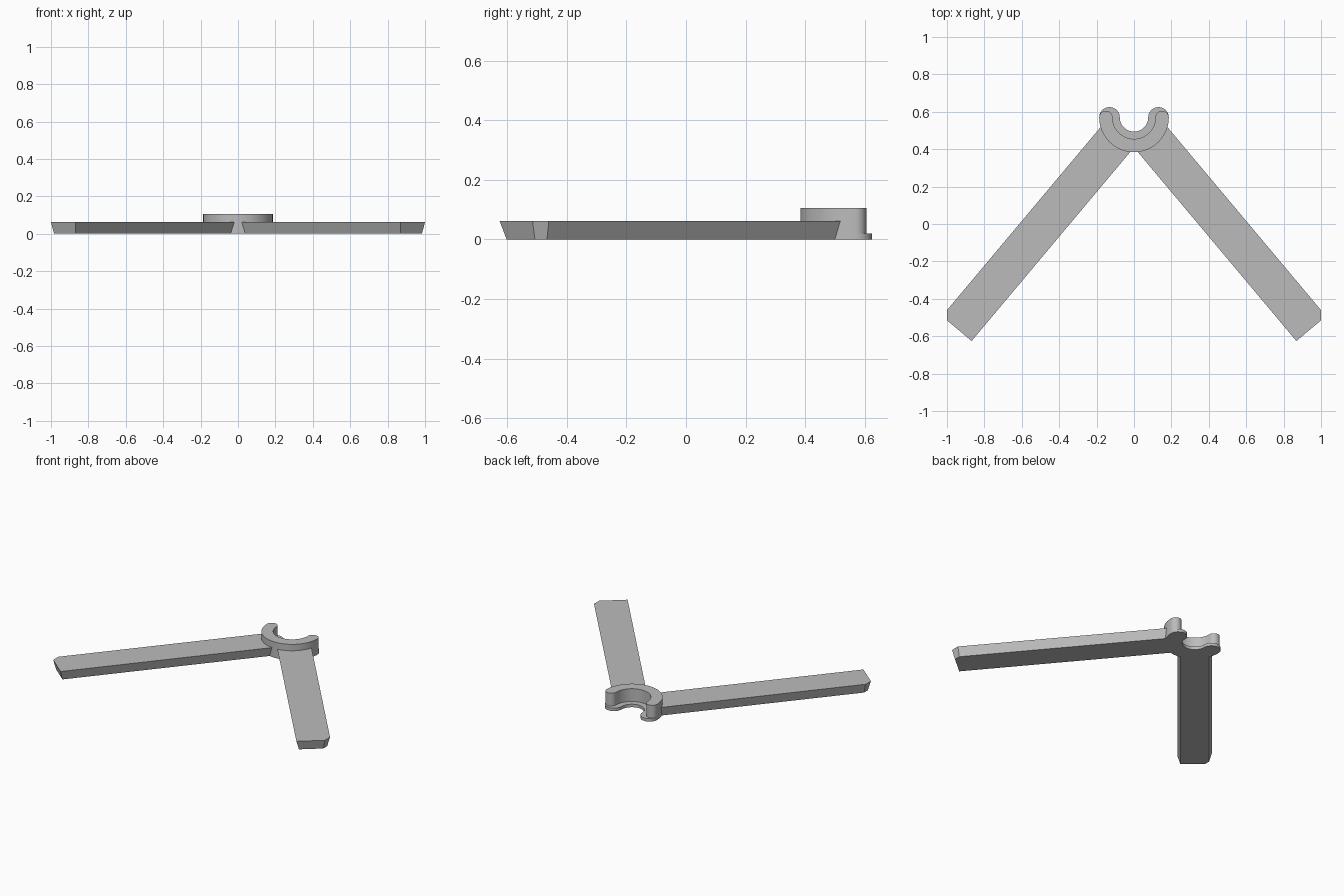
import bpy
import bmesh
from math import sin, cos, pi, radians

cube = bpy.data.objects.get("Cube")
if cube:
    bpy.data.objects.remove(cube, do_unlink=True)

GREY = (0.5, 0.5, 0.5, 1.0)
grey = bpy.data.materials.new("plain grey")
grey.use_nodes = True
grey.diffuse_color = GREY
grey.node_tree.nodes["Principled BSDF"].inputs["Base Color"].default_value = GREY

HUB_Y = 0.57
HUB_R = 0.186
ARM_TOP = 0.062
SPLAY = radians(40)


def loft(name, lower, upper, z0, z1, smooth=False):
    """Solid between two matching outlines at two heights."""
    bm = bmesh.new()
    low = [bm.verts.new((x, y, z0)) for x, y in lower]
    top = [bm.verts.new((x, y, z1)) for x, y in upper]
    bm.faces.new(low)
    bm.faces.new(top)
    n = len(low)
    for i in range(n):
        j = (i + 1) % n
        bm.faces.new((low[i], low[j], top[j], top[i]))
    bmesh.ops.recalc_face_normals(bm, faces=bm.faces)
    mesh = bpy.data.meshes.new(name)
    bm.to_mesh(mesh)
    bm.free()
    mesh.materials.append(grey)
    obj = bpy.data.objects.new(name, mesh)
    bpy.context.collection.objects.link(obj)
    if smooth:
        bpy.ops.object.select_all(action='DESELECT')
        obj.select_set(True)
        bpy.context.view_layer.objects.active = obj
        bpy.ops.object.shade_smooth_by_angle(angle=radians(30))
    return obj


def arc(cx, r, start, end, steps):
    angles = [start + (end - start) * i / steps for i in range(steps)]
    return [(cx + r * cos(a), HUB_Y + r * sin(a)) for a in angles]


def horseshoe(inner):
    """Half ring, open to the back, with rounded ends."""
    mid, cap = (HUB_R + inner) / 2, (HUB_R - inner) / 2
    return (arc(0, HUB_R, pi, 2 * pi, 40) + arc(mid, cap, 0, pi, 20)
            + arc(0, inner, 2 * pi, pi, 40) + arc(-mid, cap, 0, pi, 20))


def arm_outline(side, inset):
    """Bar running out from the hub, its outer corner cut flush with the side."""
    s, c = sin(SPLAY), cos(SPLAY)
    half, end, limit = 0.1035 - inset, 1.474 - inset, 1.0 - inset
    points = [(0.13, -half), (end, -half), (end, (limit - end * s) / c),
              ((limit - half * c) / s, half), (0.13, half)]
    return [(side * (u * s + v * c), HUB_Y - u * c + v * s) for u, v in points]


# Hub: thin base lip with a narrower, taller collar on it
lip, collar = horseshoe(0.076), horseshoe(0.115)
loft("hub_lip", lip, lip, 0, 0.02, smooth=True)
loft("hub_collar", collar, collar, 0.02, 0.105, smooth=True)

# Two arms, narrower at the bottom
for name, side in (("left_arm", 1), ("right_arm", -1)):
    loft(name, arm_outline(side, 0.0166), arm_outline(side, 0), 0, ARM_TOP)
